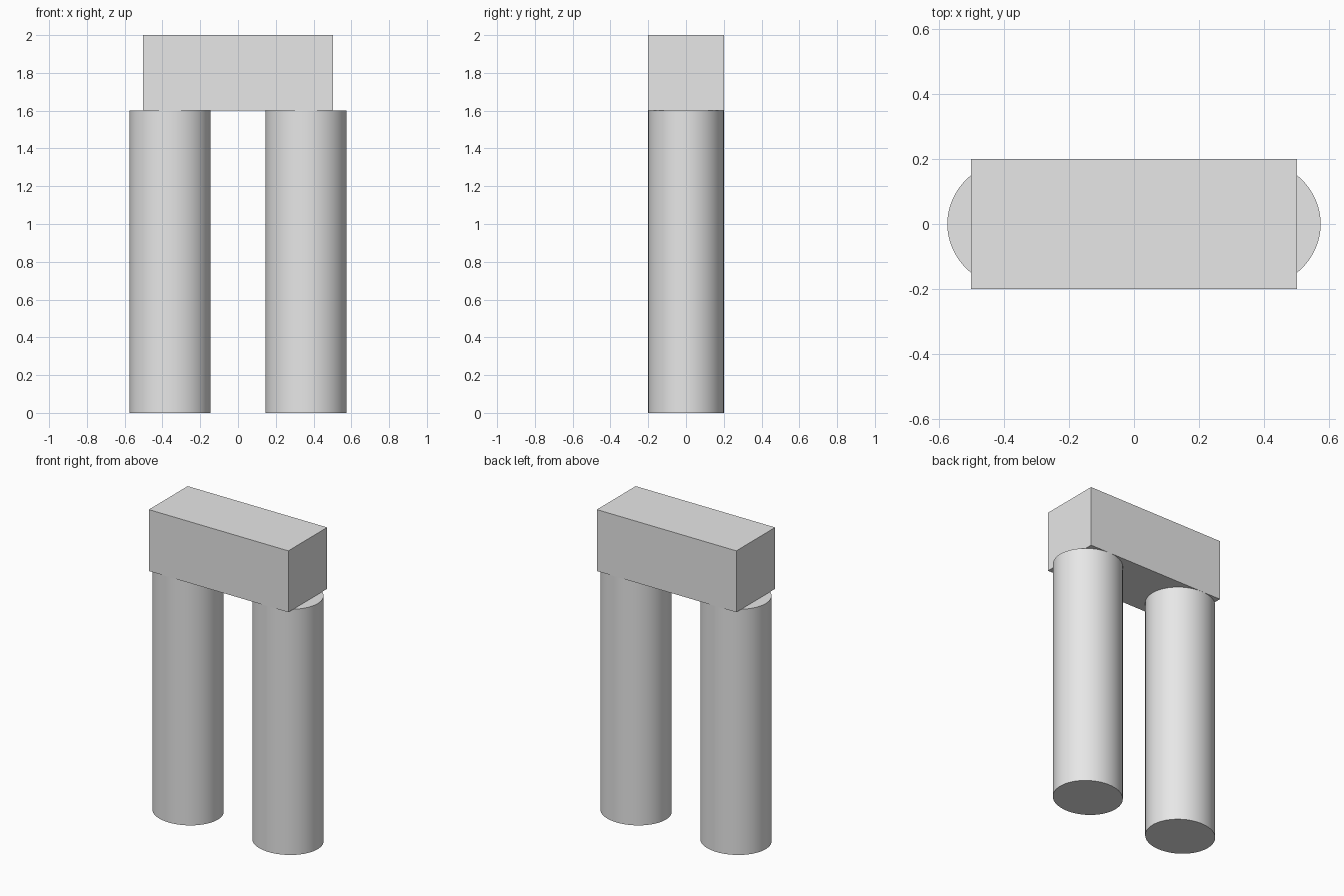
import bpy

if "Cube" in bpy.data.objects:
    bpy.data.objects.remove(bpy.data.objects["Cube"], do_unlink=True)

# Single plain grey for everything
grey = bpy.data.materials.new("light_grey")
grey.use_nodes = True
colour = (0.8, 0.8, 0.8, 1)
grey.diffuse_color = colour
grey.node_tree.nodes["Principled BSDF"].inputs["Base Color"].default_value = colour

HALF_DEPTH = 0.2
PILLAR_HEIGHT = 1.6
TOTAL_HEIGHT = 2.0
BEAM_WIDTH = 1.005


def finish(name, scale):
    obj = bpy.context.object
    obj.name = name
    obj.scale = scale
    bpy.ops.object.transform_apply(location=False, rotation=False, scale=True)
    obj.data.materials.append(grey)
    return obj


# Beam lying across the pillars
beam_height = TOTAL_HEIGHT - PILLAR_HEIGHT
bpy.ops.mesh.primitive_cube_add(size=1, location=(0, 0, PILLAR_HEIGHT + beam_height / 2))
finish("top_beam", (BEAM_WIDTH, 2 * HALF_DEPTH, beam_height))

# Two slightly oval pillars
for name, side in (("left_pillar", 1), ("right_pillar", -1)):
    bpy.ops.mesh.primitive_cylinder_add(
        vertices=64, radius=1, depth=1, location=(side * 0.36, 0, PILLAR_HEIGHT / 2))
    finish(name, (0.215, HALF_DEPTH, PILLAR_HEIGHT))
    bpy.ops.object.shade_smooth_by_angle()
